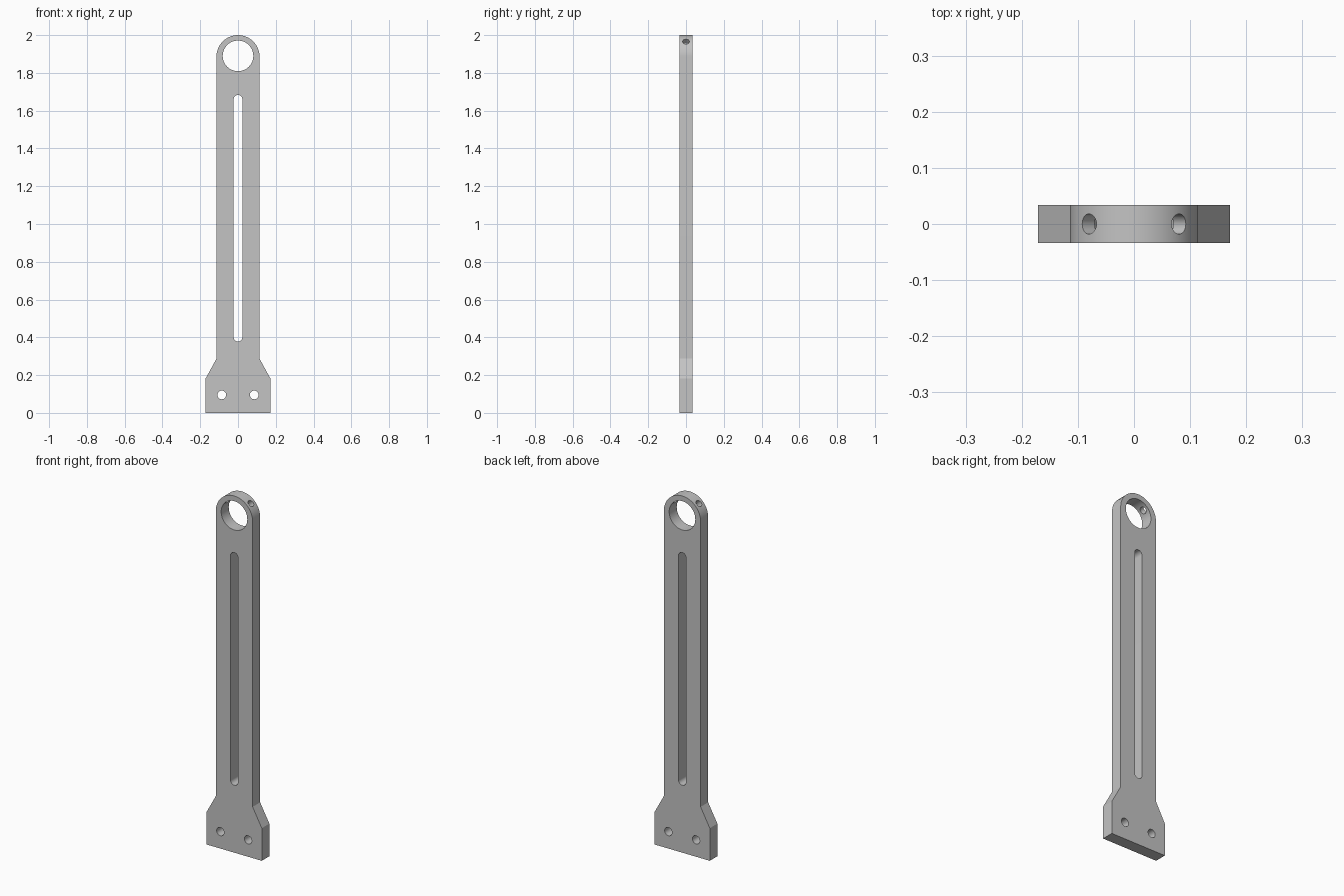
import bpy
import bmesh
from math import sin, cos, pi, radians
from mathutils import Matrix

old = bpy.data.objects.get("Cube")
if old:
    bpy.data.objects.remove(old, do_unlink=True)

THICK = 0.067
EYE_Z, EYE_R = 1.886, 0.114

grey = bpy.data.materials.new("plain grey")
grey.use_nodes = True
grey.diffuse_color = (0.55, 0.55, 0.55, 1)
grey.node_tree.nodes["Principled BSDF"].inputs["Base Color"].default_value = (0.55, 0.55, 0.55, 1)


def arc(cx, cz, r, start, end, steps):
    angles = [radians(start + (end - start) * i / steps) for i in range(steps + 1)]
    return [(cx + r * cos(a), cz + r * sin(a)) for a in angles]


def circle(cx, cz, r, steps=48):
    return arc(cx, cz, r, 0, 360, steps)[:-1]


def prism(name, outline, depth):
    """Extrude an x-z outline evenly to both sides of y = 0."""
    bm = bmesh.new()
    face = bm.faces.new([bm.verts.new((x, -depth / 2, z)) for x, z in outline])
    moved = bmesh.ops.extrude_face_region(bm, geom=[face])["geom"]
    verts = [g for g in moved if isinstance(g, bmesh.types.BMVert)]
    bmesh.ops.translate(bm, verts=verts, vec=(0, depth, 0))
    bmesh.ops.recalc_face_normals(bm, faces=bm.faces)
    mesh = bpy.data.meshes.new(name)
    bm.to_mesh(mesh)
    bm.free()
    obj = bpy.data.objects.new(name, mesh)
    bpy.context.collection.objects.link(obj)
    mesh.materials.append(grey)
    return obj


# Flat arm with flared foot and round eye
foot = [(-EYE_R, 0.287), (-0.171, 0.183), (-0.171, 0), (0.171, 0), (0.171, 0.183), (EYE_R, 0.287)]
arm = prism("slotted_arm", foot + arc(0, EYE_Z, EYE_R, 0, 180, 48), THICK)

# Eye hole and long slot
slot = arc(0, 1.66, 0.023, 0, 180, 16) + arc(0, 0.401, 0.023, 180, 360, 16)
cutters = [prism("eye_cutter", circle(0, 1.89, 0.081, 64), 0.2),
           prism("slot_cutter", slot, 0.2)]

# Foot bolt holes and slanted holes through the eye wall
for side in (-1, 1):
    cutters.append(prism("bolt_cutter", circle(side * 0.086, 0.095, 0.023, 32), 0.2))
    pin = prism("pin_cutter", circle(0, 0, 0.018, 32), 0.1)
    pin.data.transform(Matrix.Translation((side * 0.075, 0, EYE_Z + 0.075))
                       @ Matrix.Rotation(side * pi / 4, 4, 'Y')
                       @ Matrix.Rotation(pi / 2, 4, 'X'))
    cutters.append(pin)

for cutter in cutters:
    cutter.hide_render = True
    mod = arm.modifiers.new(cutter.name, 'BOOLEAN')
    mod.operation = 'DIFFERENCE'
    mod.solver = 'EXACT'
    mod.object = cutter

# Bake the cuts and drop the cutters
depsgraph = bpy.context.evaluated_depsgraph_get()
baked = bpy.data.meshes.new_from_object(arm.evaluated_get(depsgraph))
arm.modifiers.clear()
arm.data = baked
for cutter in cutters:
    bpy.data.objects.remove(cutter, do_unlink=True)

bpy.ops.object.select_all(action='DESELECT')
arm.select_set(True)
bpy.context.view_layer.objects.active = arm
bpy.ops.object.shade_smooth_by_angle(angle=radians(25))
